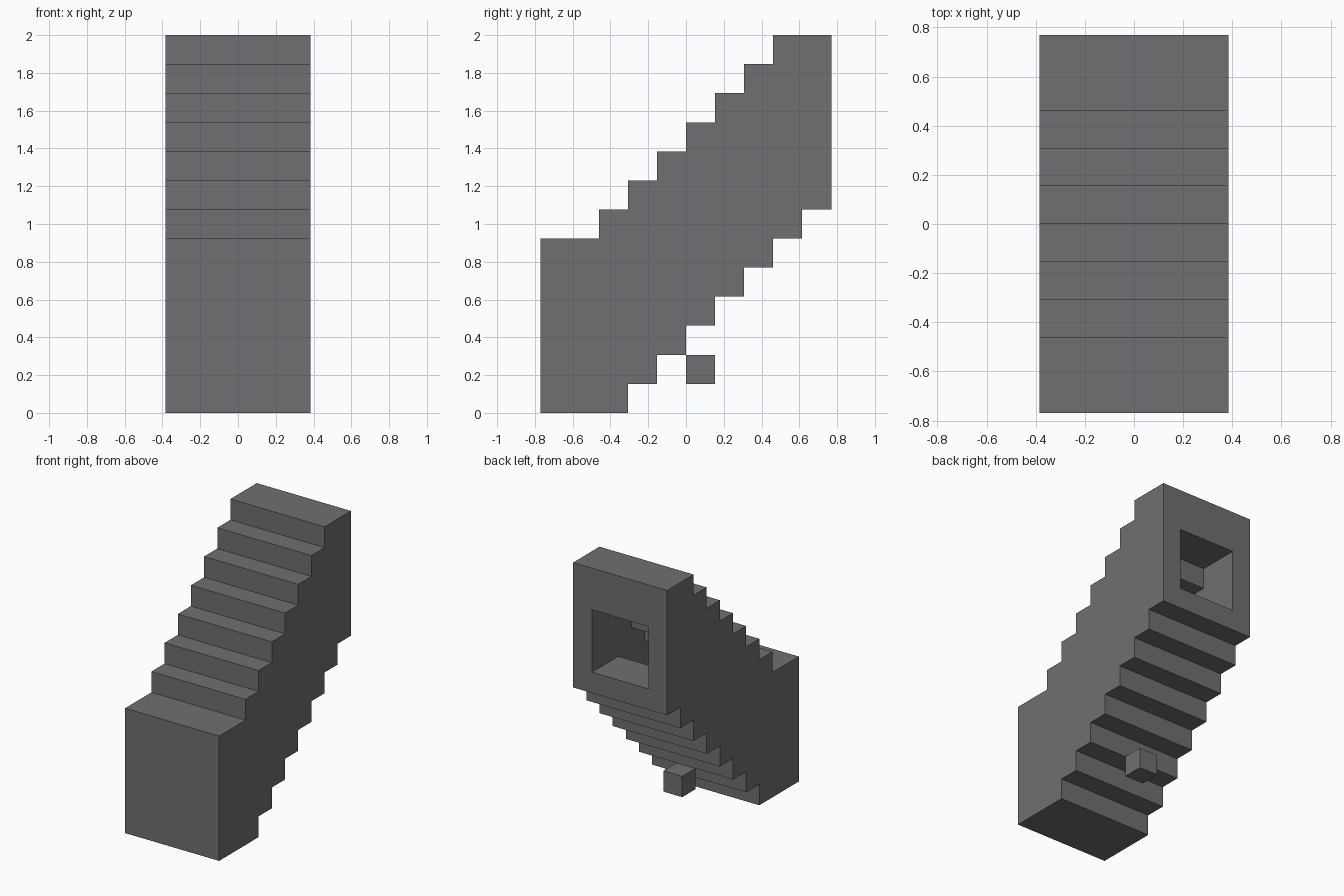
import bpy
import bmesh
import math

U = 2 / 13  # one block

if "Cube" in bpy.data.objects:
    bpy.data.objects.remove(bpy.data.objects["Cube"], do_unlink=True)

stone = bpy.data.materials.new("dark_grey_stone")
stone.use_nodes = True
grey = (0.162, 0.158, 0.165, 1)
stone.diffuse_color = grey
bsdf = stone.node_tree.nodes["Principled BSDF"]
bsdf.inputs["Base Color"].default_value = grey
bsdf.inputs["Roughness"].default_value = 0.9


def extrude_columns(name, columns, width):
    """Outline a row of (start, end, low, high) columns and extrude it across x."""
    outline = []
    for start, end, low, high in columns:
        outline += [(start, low), (end, low)]
    for start, end, low, high in reversed(columns):
        outline += [(end, high), (start, high)]
    points = [p for i, p in enumerate(outline) if p != outline[i - 1]]

    bm = bmesh.new()
    verts = [bm.verts.new((-width / 2 * U, (y - 5) * U, z * U)) for y, z in points]
    face = bm.faces.new(verts)
    result = bmesh.ops.extrude_face_region(bm, geom=[face])
    moved = [g for g in result["geom"] if isinstance(g, bmesh.types.BMVert)]
    bmesh.ops.translate(bm, verts=moved, vec=(width * U, 0, 0))
    bmesh.ops.dissolve_limit(bm, angle_limit=math.radians(1),
                             verts=bm.verts[:], edges=bm.edges[:])
    bmesh.ops.recalc_face_normals(bm, faces=bm.faces[:])
    mesh = bpy.data.meshes.new(name)
    bm.to_mesh(mesh)
    bm.free()
    mesh.materials.append(stone)
    obj = bpy.data.objects.new(name, mesh)
    bpy.context.collection.objects.link(obj)
    return obj


# Stepped outer casing of the stairway
casing = extrude_columns(
    "stairway_casing",
    [(j, j + 1, max(0, j - 2), min(13, max(6, j + 5))) for j in range(10)], 5)

# Stepped passage, open at the top of the back and closed at the front
passage = extrude_columns(
    "passage_cutter",
    [(j, j + 1, min(j, 8), min(j, 8) + 3) for j in range(1, 11)], 3)
passage.hide_render = True

cut = casing.modifiers.new("passage", "BOOLEAN")
cut.operation = "DIFFERENCE"
cut.solver = "EXACT"
cut.object = passage
bpy.context.view_layer.update()
hollow = bpy.data.meshes.new_from_object(
    casing.evaluated_get(bpy.context.evaluated_depsgraph_get()))
casing.modifiers.clear()
casing.data = hollow
bpy.data.objects.remove(passage, do_unlink=True)

# Loose block beneath the steps
extrude_columns("loose_block", [(5, 6, 1, 2)], 1)
